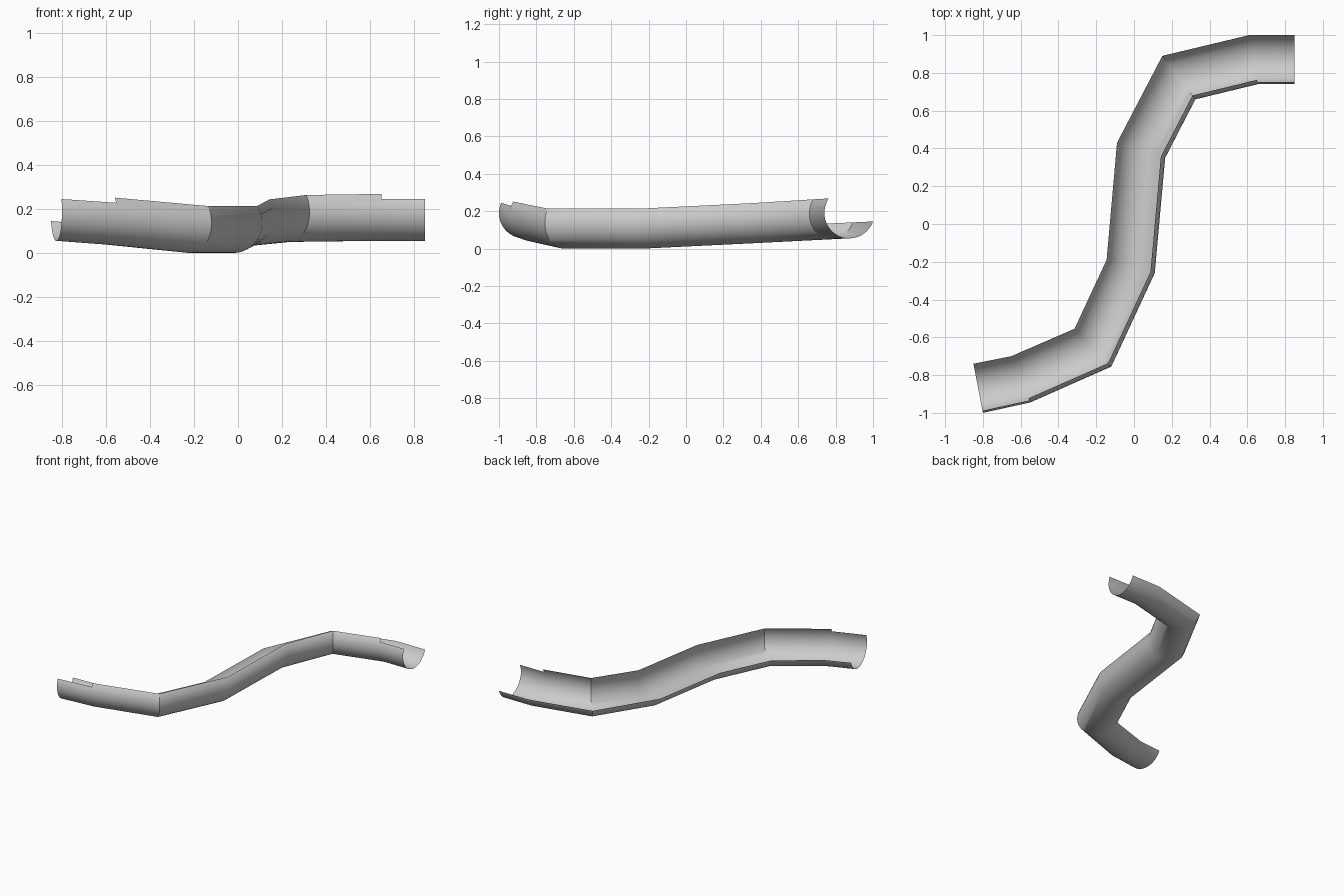
import bpy
from math import sin, cos, radians
from mathutils import Vector

if "Cube" in bpy.data.objects:
    bpy.data.objects.remove(bpy.data.objects["Cube"], do_unlink=True)

# Mitred stations along the run: low side (x, y), high side (x, y), bottom height
STATIONS = [
    ((-0.85, -0.74), (-0.80, -1.00), 0.055),
    ((-0.65, -0.70), (-0.55, -0.945), 0.038),
    ((-0.315, -0.555), (-0.12, -0.755), 0.0),
    ((-0.145, -0.19), (0.11, -0.26), 0.0),
    ((-0.09, 0.43), (0.165, 0.35), 0.03),
    ((0.15, 0.89), (0.325, 0.66), 0.05),
    ((0.61, 1.00), (0.655, 0.74), 0.055),
    ((0.85, 1.00), (0.85, 0.74), 0.055),
]
RADIUS = 0.135
LOW_ANGLE, RIM_ANGLE = -160.5, 24

grey = bpy.data.materials.new("light grey")
grey.use_nodes = True
colour = (0.6, 0.6, 0.6, 1)
grey.diffuse_color = colour
grey.node_tree.nodes["Principled BSDF"].inputs["Base Color"].default_value = colour


def arc_sheet(name, stations, start, end, steps, scale=1.0):
    """Sweep a circular arc through the stations as an open sheet."""
    verts, faces = [], []
    for low, high, bottom in stations:
        low, high = Vector(low), Vector(high)
        side = (high - low) / (1 - cos(radians(LOW_ANGLE)))
        centre = high - side
        for i in range(steps + 1):
            a = radians(start + (end - start) * i / steps)
            p = centre + side * cos(a) * scale
            verts.append((p.x, p.y, bottom + RADIUS * (1 + sin(a) * scale)))
    row = steps + 1
    for s in range(len(stations) - 1):
        for i in range(steps):
            k = s * row + i
            faces.append((k, k + row, k + row + 1, k + 1))
    mesh = bpy.data.meshes.new(name)
    mesh.from_pydata(verts, [], faces)
    # keep the bottom at ground level
    mesh.materials.append(grey)
    obj = bpy.data.objects.new(name, mesh)
    bpy.context.collection.objects.link(obj)
    bpy.ops.object.select_all(action="DESELECT")
    obj.select_set(True)
    bpy.context.view_layer.objects.active = obj
    bpy.ops.object.shade_smooth_by_angle(angle=radians(30))
    return obj


# Tilted half-pipe trough
arc_sheet("trough", STATIONS, LOW_ANGLE, RIM_ANGLE, 28)

# Raised guard along the high rim, stopping short of both ends
arc_sheet("rim_guard", STATIONS[1:-1], 17, 35, 4, 1.01)
